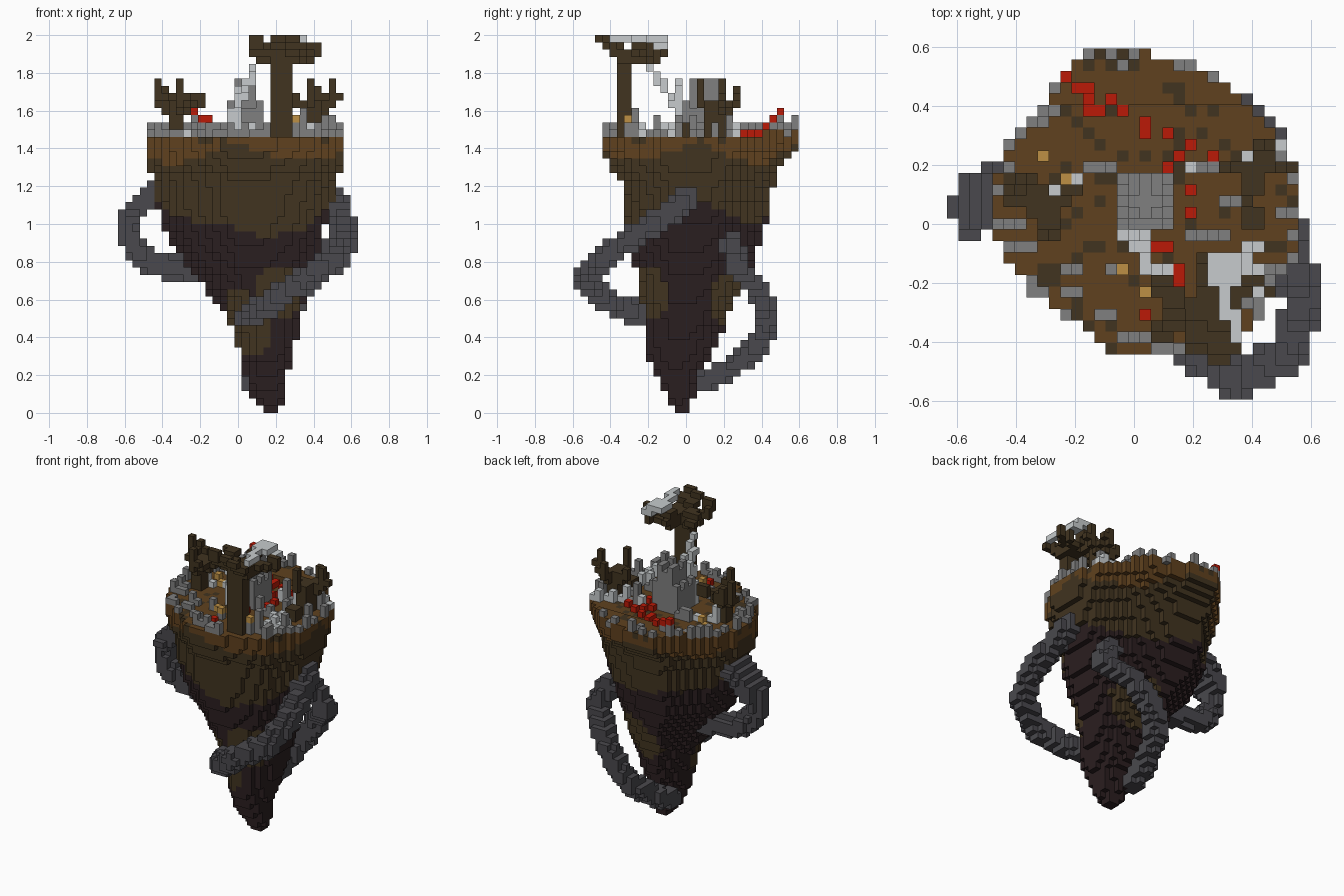
import bpy, bmesh, random
from math import sin, floor
from mathutils import Vector

random.seed(4)
if "Cube" in bpy.data.objects:
    bpy.data.objects.remove(bpy.data.objects["Cube"])

V = 2 / 52                      # edge of one block
HALF = (16.5, 15.5, 0)
COLOURS = {
    "soil": (.115, .053, .013), "earth": (.052, .033, .014), "deep_rock": (.023, .013, .014),
    "root_grey": (.068, .066, .075), "stone": (.215, .215, .215), "pale_stone": (.57, .6, .61),
    "red_bloom": (.5, .01, .002), "gold": (.51, .28, .06)}
NAMES = list(COLOURS)
materials = []
for name, rgb in COLOURS.items():
    m = bpy.data.materials.new(name)
    m.use_nodes = True
    m.diffuse_color = (*rgb, 1)
    bsdf = m.node_tree.nodes["Principled BSDF"]
    bsdf.inputs["Base Color"].default_value = (*rgb, 1)
    bsdf.inputs["Roughness"].default_value = .9
    materials.append(m)

parts = {}                      # part name -> {cell: colour}
taken = set()


def cell(p):
    return tuple(floor(c / V + h + 1e-4) for c, h in zip(p, HALF))


def centre(c):
    return Vector([(n + .5 - h) * V for n, h in zip(c, HALF)])


def put(part, c, colour):
    if c not in taken:
        taken.add(c)
        parts.setdefault(part, {})[c] = colour


def box(part, lo, hi, colour):
    """Fill the blocks between two corners."""
    a, b = cell(lo), cell(hi)
    for x in range(a[0], b[0] + 1):
        for y in range(a[1], b[1] + 1):
            for z in range(a[2], b[2] + 1):
                put(part, (x, y, z), colour)


def stroke(part, path, colour, r=0):
    """Run a line of blocks, or a tube of radius r, along a path."""
    n = int(r / V) + 1
    for a, b in zip(path, path[1:]):
        a, b = Vector(a), Vector(b)
        steps = int((b - a).length / V * 2) + 1
        for s in range(steps + 1):
            p = a.lerp(b, s / steps)
            c = cell(p)
            put(part, c, colour)
            for d in ((i, j, k) for i in range(-n, n + 1) for j in range(-n, n + 1) for k in range(-n, n + 1)):
                q = tuple(u + w for u, w in zip(c, d))
                if r and (centre(q) - p).length < r:
                    put(part, q, colour)


# Island: the rim outline is squeezed to the extents at each height
RIM = [(-.17, .6), (.02, .6), (.15, .55), (.29, .5), (.37, .43), (.46, .32), (.51, .27),
       (.55, .15), (.55, -.1), (.48, -.22), (.41, -.34), (.3, -.4), (.14, -.44), (-.06, -.44),
       (-.22, -.32), (-.36, -.22), (-.44, -.1), (-.49, 0), (-.48, .13), (-.42, .3), (-.27, .47)]
EXTENTS = [  # z, x min, x max, y min, y max
    (0, .13, .22, -.05, .02), (.1, .07, .25, -.11, .04), (.2, .03, .26, -.17, .07),
    (.3, .01, .29, -.21, .13), (.5, -.05, .33, -.22, .22), (.7, -.2, .38, -.25, .31),
    (.9, -.35, .44, -.31, .4), (1.05, -.41, .48, -.33, .44), (1.24, -.44, .53, -.34, .47),
    (1.3, -.48, .55, -.4, .5), (1.4, -.48, .55, -.44, .59), (1.6, -.48, .55, -.44, .6)]
PATCHES = [((0, -.2, .46), .19), ((.23, -.2, .64), .15), ((.17, .23, .63), .17)]


def extents(z):
    for a, b in zip(EXTENTS, EXTENTS[1:]):
        if z <= b[0]:
            t = (z - a[0]) / (b[0] - a[0])
            return [u + (w - u) * t for u, w in zip(a[1:], b[1:])]


def inside(x, y):
    hit = False
    for (ax, ay), (bx, by) in zip(RIM, RIM[1:] + RIM[:1]):
        if (ay > y) != (by > y) and x < ax + (y - ay) * (bx - ax) / (by - ay):
            hit = not hit
    return hit


def on_island(x, y, z):
    x0, x1, y0, y1 = extents(z)
    return inside(-.48 + (x - x0) / (x1 - x0) * 1.03, -.44 + (y - y0) / (y1 - y0) * 1.04)


def island_colour(p):
    wave = sin(p.x * 9 + 2) + sin(p.y * 11 + 1)
    if p.z > 1.44:
        return "earth" if random.random() < .14 else "soil"
    if p.z > 1.37 + .03 * wave:
        return "soil"
    if p.z > .99 + .15 * min(p.y, .1) + .23 * abs(p.x - .1) + .02 * wave:
        return "earth"
    near = any((p - Vector(c)).length < r for c, r in PATCHES)
    return "earth" if near else "deep_rock"


for k in range(39):
    for i in range(33):
        for j in range(31):
            p = centre((i, j, k))
            if on_island(*p) and (k < 38 or p.y > .42):
                put("island", (i, j, k), island_colour(p))

# Looping roots; the right one starts as a broad ribbon
for dy in (-.05, .01, .07):
    stroke("right_root", [(-.42, .07 + dy, 1.19), (-.5, .07 + dy, 1.13), (-.56, .06 + dy, 1.04)], "root_grey", .055)
stroke("right_root", [(-.55, .06, 1.07), (-.58, .06, .98), (-.55, .05, .87),
                      (-.44, .07, .78), (-.2, .08, .75)], "root_grey", .064)
stroke("left_root", [(.51, 0, 1.13), (.55, -.12, 1.03), (.57, -.3, .92), (.52, -.44, .81),
                     (.35, -.53, .71), (.2, -.44, .6), (.05, -.21, .51)], "root_grey", .066)
stroke("back_root", [(.4, .24, .91), (.47, .27, .77), (.33, .4, .63), (.2, .43, .45),
                     (.13, .36, .33), (.09, .22, .23), (.07, .08, .16)], "root_grey", .062)

# Tower: broad lower keep with corner teeth, and a slimmer battlemented turret
box("tower", (-.05, -.01, 1.47), (.13, .17, 1.6), "stone")
for x in (-.05, .13):
    for y in (-.01, .08, .16):
        box("tower", (x, y, 1.6), (x, y, 1.64), "stone")
box("tower", (-.01, .03, 1.6), (.09, .16, 1.71), "stone")
for x in (-.01, .08):
    for y in (.03, .1, .16):
        box("tower", (x, y, 1.71), (x, y, 1.75), "stone")

# Pale broken stair rising from the tower towards the crown
stroke("broken_stair", [(-.04, -.03, 1.53), (.0, -.05, 1.64), (.05, -.12, 1.72), (.08, -.2, 1.84)], "pale_stone")
stroke("broken_stair", [(-.01, -.03, 1.53), (.02, -.05, 1.74)], "pale_stone")

# Tall tree with hooked branches
box("tall_tree", (.18, -.36, 1.47), (.27, -.3, 1.86), "earth")
box("tall_tree", (.18, -.36, 1.86), (.3, -.26, 1.9), "earth")
for path in ([(.19, -.33, 1.9), (.1, -.36, 1.92), (.06, -.4, 1.94), (.06, -.4, 1.98)],
             [(.17, -.28, 1.9), (.1, -.24, 1.94), (.06, -.22, 1.94)],
             [(.25, -.34, 1.9), (.3, -.42, 1.94), (.28, -.46, 1.98)],
             [(.27, -.28, 1.9), (.33, -.24, 1.9), (.38, -.2, 1.91), (.38, -.2, 1.94)],
             [(.22, -.3, 1.9), (.22, -.2, 1.92), (.22, -.15, 1.95)],
             [(.2, -.35, 1.92), (.18, -.42, 1.98)]):
    stroke("tall_tree", path, "earth")
    stroke("tall_tree", [(x + V, y, z) for x, y, z in path], "earth")
    stroke("tall_tree", [(x, y + V, z - V) for x, y, z in path], "earth")
for lo, hi in (((.25, -.2, 1.98), (.33, -.12, 1.98)), ((.31, -.3, 1.98), (.31, -.2, 1.98)),
               ((.33, -.4, 1.98), (.33, -.32, 1.98)), ((.33, -.16, 1.94), (.37, -.12, 1.94))):
    box("pale_crown", lo, hi, "pale_stone")


# Small forked trees
def small_tree(name, x, y, side):
    box(name, (x - .03, y - .03, 1.47), (x + .03, y + .03, 1.62), "earth")
    for dx, dy, top in ((-.1, .04, 1.75), (.03, -.08, 1.75), (.11, .05, 1.68), (-.04, .1, 1.7)):
        tip = (x + dx * side, y + dy)
        stroke(name, [(x, y, 1.56), (*tip, 1.64), (*tip, top)], "earth")
        stroke(name, [(x + .02, y + .02, 1.6), (tip[0] + .03, tip[1], 1.66)], "earth")


small_tree("right_tree", -.33, .06, 1)
small_tree("left_tree", .4, .16, -1)
box("left_tree", (.37, .0, 1.47), (.44, .04, 1.52), "earth")

# Trail of red blooms, higher towards the back
for x, y in [(-.23, .5), (-.2, .47), (-.16, .46), (-.16, .42), (-.15, .39), (-.12, .39), (-.08, .42),
             (-.04, .38), (.03, .35), (.03, .31), (.11, .31), (.19, .27), (.15, .23), (.27, .23),
             (.11, .19), (.19, .12), (.19, .04), (.08, -.08), (.11, -.08), (.15, -.15),
             (.15, -.19), (.04, -.31)]:
    top = 1.48 + max(0, y - .38) * .85
    box("red_blooms", (x, y, top), (x, y, top), "red_bloom")
    box("bloom_footing", (x, y, 1.45), (x, y, top), "stone")

# Gold blocks
for x, y, h in [(-.31, .23, 1), (-.23, .15, 1), (.27, .42, 1), (.04, -.23, 2), (-.04, -.15, 1), (.31, -.31, 3)]:
    top = 1.45 + h * V
    box("gold_blocks", (x, y, top), (x, y, top), "gold")
    box("gold_footing", (x, y, 1.45), (x, y, top), "stone")

# Rubble wall along the rim
for i in range(33):
    for j in range(31):
        p = centre((i, j, 38))
        edge = on_island(*p) and not all(on_island(p.x + a * V, p.y + b * V, p.z)
                                         for a, b in ((1, 0), (-1, 0), (0, 1), (0, -1)))
        if edge and random.random() < .38:
            for k in range(random.choice((1, 1, 2))):
                put("rim_rubble", (i, j, 38 + k + (p.y > .42)), "stone")

# Ruined walls and pillars: x, y, blocks high
STONES = [(-.16, .19, 2), (-.1, .19, 2), (-.23, -.15, 2), (-.23, -.23, 1), (-.08, -.15, 2),
          (-.12, -.3, 1), (.2, -.04, 3), (.28, -.04, 2), (.31, .08, 2), (.5, .05, 3),
          (.46, -.14, 3), (.24, .2, 4), (.04, -.38, 2), (.36, -.27, 4), (.48, .23, 3),
          (-.04, .52, 2), (-.04, .54, 2), (.14, .52, 2), (-.02, -.38, 2), (.13, -.42, 1),
          (-.38, -.08, 1), (-.42, .0, 2), (-.36, .33, 2), (-.3, .4, 2)]
PALE = [(-.31, .1, 3), (-.23, .15, 1), (.2, .19, 2), (.31, .19, 3), (.37, .23, 2), (.46, .27, 2),
        (-.04, -.04, 3), (.04, -.08, 2), (.35, -.12, 2), (.08, -.15, 2), (.38, -.23, 2),
        (.4, -.08, 2), (.37, -.16, 2)]
for name, colour, spots in (("ruins", "stone", STONES), ("pale_ruins", "pale_stone", PALE)):
    for x, y, h in spots:
        box(name, (x, y, 1.47), (x, y, 1.45 + h * V), colour)
        box(name, (x + V, y, 1.47), (x + V, y, 1.48), colour)

# Turn each part into a mesh of its exposed block faces
for name, cells in parts.items():
    bm = bmesh.new()
    verts = {}
    for c, colour in cells.items():
        for axis in range(3):
            for s in (0, 1):
                n = list(c)
                n[axis] += 2 * s - 1
                if tuple(n) in taken:
                    continue
                ring = []
                for u, w in ((0, 0), (1, 0), (1, 1), (0, 1)):
                    q = list(c)
                    q[axis] += s
                    q[(axis + 1) % 3] += u
                    q[(axis + 2) % 3] += w
                    q = tuple(q)
                    if q not in verts:
                        verts[q] = bm.verts.new([(a - h) * V for a, h in zip(q, HALF)])
                    ring.append(verts[q])
                face = bm.faces.new(ring if s else ring[::-1])
                face.material_index = NAMES.index(colour)
    mesh = bpy.data.meshes.new(name)
    bm.to_mesh(mesh)
    bm.free()
    for m in materials:
        mesh.materials.append(m)
    bpy.context.collection.objects.link(bpy.data.objects.new(name, mesh))
